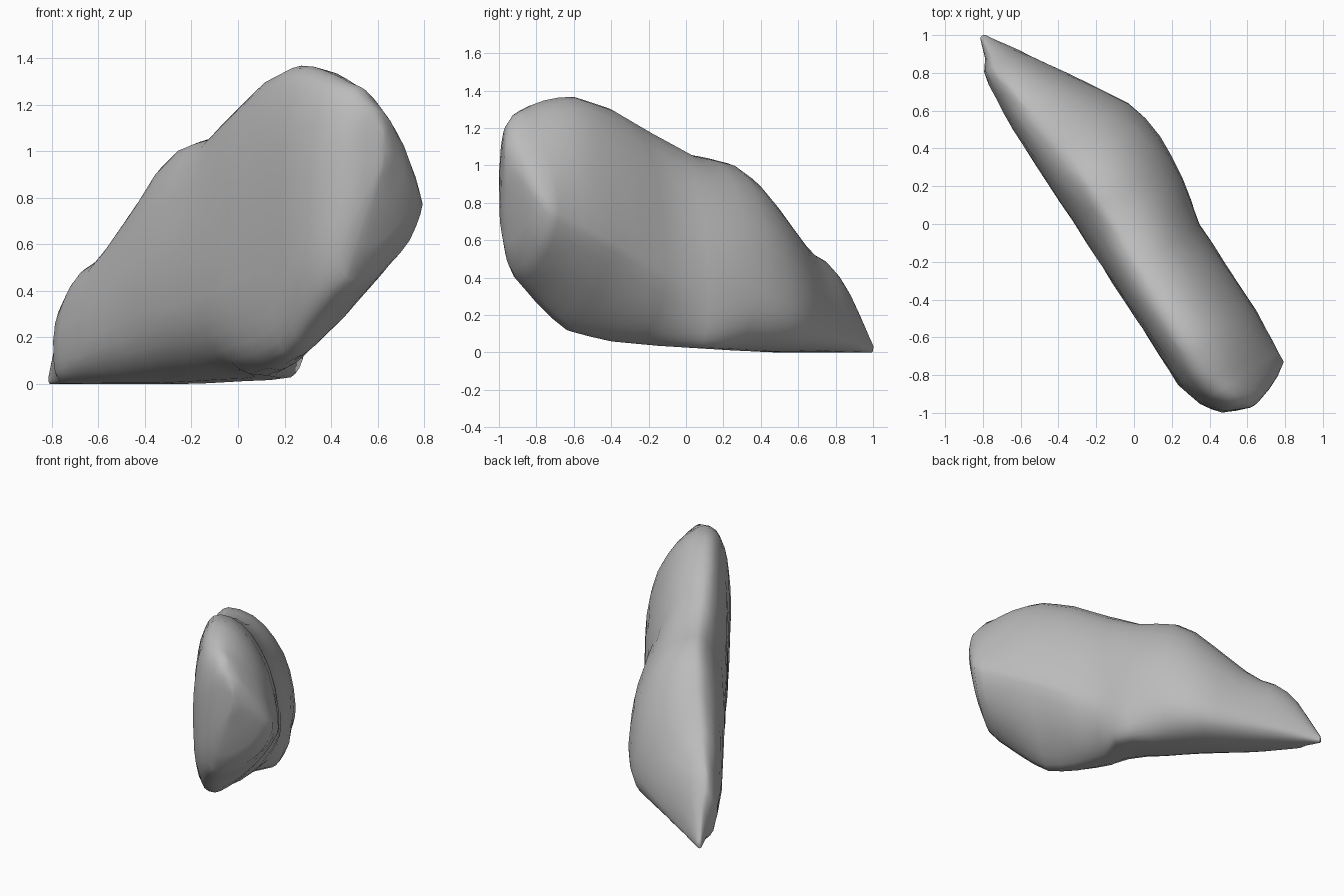
import bpy, bmesh, math, random
from mathutils import Vector

cube = bpy.data.objects.get("Cube")
if cube:
    bpy.data.objects.remove(cube, do_unlink=True)
random.seed(4)

GREY = (0.5, 0.5, 0.5, 1)
stone = bpy.data.materials.new("grey_stone")
stone.use_nodes = True
stone.diffuse_color = GREY
stone.node_tree.nodes["Principled BSDF"].inputs["Base Color"].default_value = GREY

# The slab lies diagonally: ALONG runs from the low tip to the tall end
ALONG = Vector((0.549, -0.836, 0))
ACROSS = Vector((0.836, 0.549, 0))
START, END = -1.27, 1.15
SECTION_COUNT = 30
ARC_STEPS = 8

# Outline profiles, each a few (distance along, value) points
LEFT_SIDE = [(START, -.14), (-1.16, -.18), (-1.1, -.23), (-.8, -.26), (.86, -.27),
             (1, -.23), (1.1, -.15), (END, -.02)]
RIGHT_SIDE = [(START, -.11), (-1, .06), (-.53, .34), (-.35, .37), (-.1, .36),
              (.2, .29), (.73, .29), (1.06, .26), (1.12, .13), (END, .03)]
CREST = [(START, .05), (-1.1, .36), (-1, .48), (-.83, .55), (-.42, .95), (-.28, 1.03),
         (-.08, 1.05), (.44, 1.31), (.68, 1.375), (.88, 1.34), (1.06, 1.27),
         (1.12, 1.19), (END, 1.09)]
UNDERSIDE = [(-.5, 0), (.03, .02), (.44, .06), (.68, .12), (1.04, .43), (1.1, .62), (END, .93)]
BULGE = [(START, .03), (-.5, .22), (-.1, .38), (.2, .37), (1.06, .78), (END, 1)]

# Section character: where the keel sits across, and how full each quarter is
KEEL_SHIFT = [(START, .4), (-.9, .5), (-.2, .65), (.03, .84), (.2, .5), (.6, .25)]
UPPER_RIGHT = [(-.1, 1.9), (.85, 1.8), (1, 1.5), (1.06, 1.25), (END, 1.8)]
LOWER_RIGHT = [(-1.1, 2.6), (-.2, 2.2), (.03, 3), (.18, 1.8), (.6, 1.3), (END, 1.7)]
UPPER_LEFT = [(-.1, 1.9), (.5, 2.5)]
LOWER_LEFT = [(START, 2.8)]


def sample(profile, s):
    """Read a profile at distance s, holding its end values."""
    if s <= profile[0][0]:
        return profile[0][1]
    for (s0, v0), (s1, v1) in zip(profile, profile[1:]):
        if s <= s1:
            return v0 + (v1 - v0) * (s - s0) / (s1 - s0)
    return profile[-1][1]


def quarter(start, end, corner, power):
    """Rounded arc from start to end, pulled towards the corner by power."""
    for i in range(ARC_STEPS):
        angle = math.pi / 2 * i / ARC_STEPS
        to_end = 1 - math.cos(angle) ** (2 / power)
        to_start = 1 - math.sin(angle) ** (2 / power)
        yield corner + (start - corner) * to_start + (end - corner) * to_end


def section_ring(bm, s):
    """One closed cross-section made of four rounded quarters."""
    left, right = sample(LEFT_SIDE, s), sample(RIGHT_SIDE, s)
    top, low = sample(CREST, s), sample(UNDERSIDE, s)
    width = right - left
    crest = Vector((left + width * 0.3, top))
    keel = Vector((left + width * sample(KEEL_SHIFT, s), low))
    bulge = Vector((right, sample(BULGE, s)))
    wall = Vector((left, low + (top - low) * 0.45))
    arcs = (
        (crest, bulge, Vector((right, top)), UPPER_RIGHT),
        (bulge, keel, Vector((right, low)), LOWER_RIGHT),
        (keel, wall, Vector((left, low)), LOWER_LEFT),
        (wall, crest, Vector((left, top)), UPPER_LEFT),
    )
    wear = min(0.003, width * 0.01)
    ring = []
    for start, end, corner, fullness in arcs:
        for point in quarter(start, end, corner, sample(fullness, s)):
            spot = ALONG * s + ACROSS * (point.x + random.uniform(-wear, wear))
            spot.z = max(0, point.y)
            ring.append(bm.verts.new(spot))
    return ring


# Boulder body: skin the sections, packed closer towards the ends
bm = bmesh.new()
rings = []
for i in range(SECTION_COUNT + 1):
    blend = (1 - math.cos(math.pi * i / SECTION_COUNT)) / 2
    rings.append(section_ring(bm, START + (END - START) * blend))
for ring, following in zip(rings, rings[1:]):
    for i in range(len(ring)):
        bm.faces.new((ring[i - 1], ring[i], following[i], following[i - 1]))

# Close the tip and the tall end with fans
for ring, push in ((rings[0], -0.005), (rings[-1], 0.003)):
    centre = sum((v.co for v in ring), Vector()) / len(ring)
    cap = bm.verts.new(centre + ALONG * push)
    for i in range(len(ring)):
        bm.faces.new((ring[i - 1], ring[i], cap))
bmesh.ops.remove_doubles(bm, verts=bm.verts, dist=0.002)
bmesh.ops.recalc_face_normals(bm, faces=bm.faces)

mesh = bpy.data.meshes.new("boulder")
bm.to_mesh(mesh)
bm.free()
mesh.materials.append(stone)
boulder = bpy.data.objects.new("boulder", mesh)
bpy.context.collection.objects.link(boulder)

# Soft shading with sharp chipped edges
bpy.ops.object.select_all(action='DESELECT')
boulder.select_set(True)
bpy.context.view_layer.objects.active = boulder
bpy.ops.object.shade_smooth_by_angle(angle=math.radians(50))
